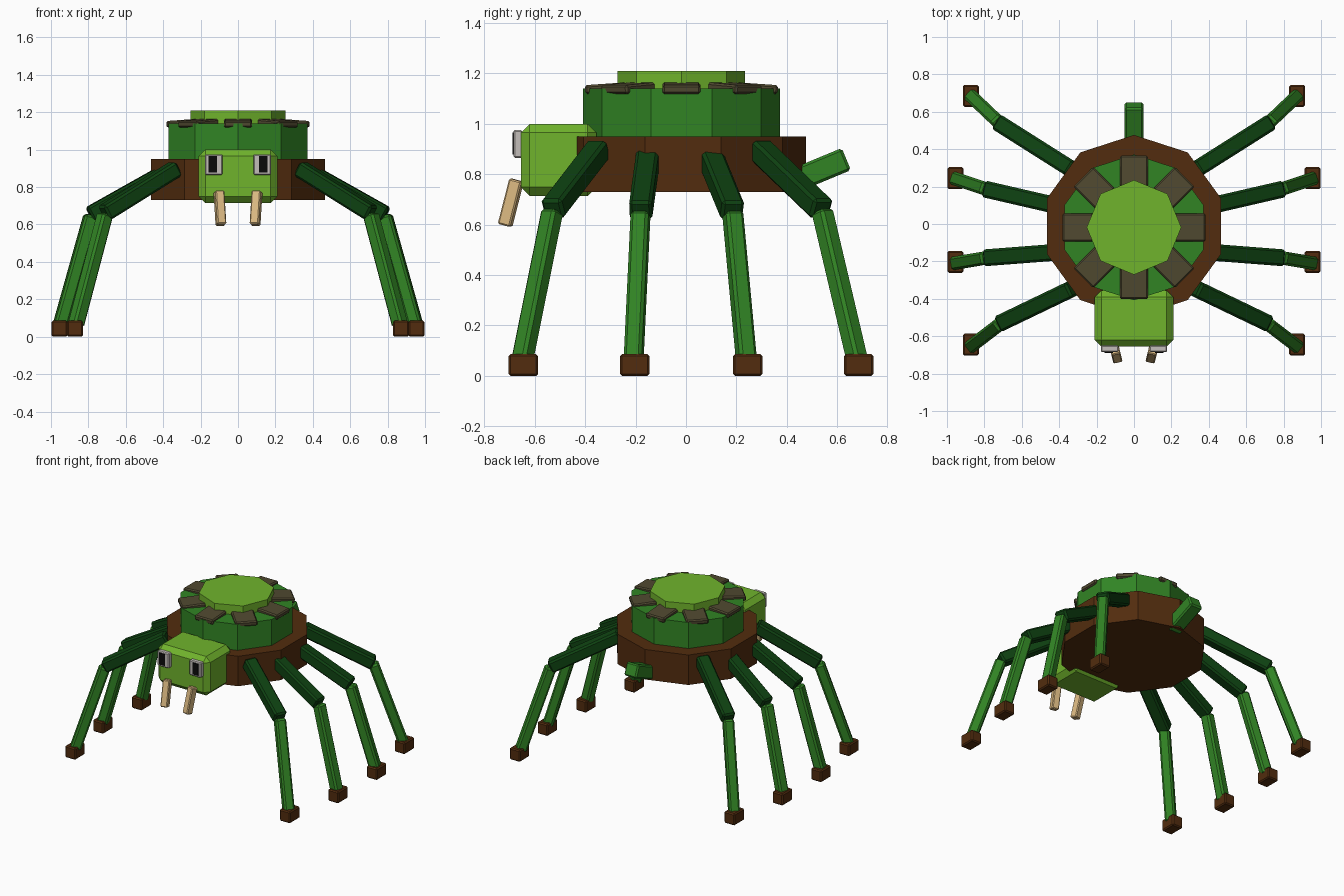
import bpy, bmesh, math
from mathutils import Matrix, Vector

if "Cube" in bpy.data.objects:
    bpy.data.objects.remove(bpy.data.objects["Cube"], do_unlink=True)


def material(name, r, g, b):
    # sRGB bytes to linear
    col = [((c / 255 + 0.055) / 1.055) ** 2.4 if c > 10 else c / 255 / 12.92 for c in (r, g, b)] + [1]
    m = bpy.data.materials.new(name)
    m.use_nodes = True
    m.diffuse_color = col
    m.node_tree.nodes["Principled BSDF"].inputs["Base Color"].default_value = col
    return m


LIME = material("lime green", 112, 180, 44)
GREEN = material("mid green", 49, 132, 36)
DARK = material("dark green", 14, 66, 17)
BROWN = material("bark brown", 82, 44, 14)
PLATE = material("moss grey", 80, 73, 48)
FANG = material("fang tan", 220, 186, 130)
WHITE = material("eye grey", 196, 190, 186)
BLACK = material("pupil black", 10, 10, 10)


def finish(name, bm, mat, bevel=0):
    me = bpy.data.meshes.new(name)
    bmesh.ops.recalc_face_normals(bm, faces=bm.faces)
    bm.to_mesh(me)
    bm.free()
    me.materials.append(mat)
    ob = bpy.data.objects.new(name, me)
    bpy.context.collection.objects.link(ob)
    if bevel:
        mod = ob.modifiers.new("chamfer", "BEVEL")
        mod.width, mod.segments, mod.limit_method = bevel, 1, "ANGLE"
    return ob


def box(name, centre, size, mat, bevel=0, rot=Matrix()):
    bm = bmesh.new()
    bmesh.ops.create_cube(bm, size=1)
    bm.transform(Matrix.Translation(centre) @ rot @ Matrix.Diagonal((*size, 1)))
    return finish(name, bm, mat, bevel)


def bar(name, a, b, width, depth, mat, bevel):
    # square beam from a to b, its width kept level
    a, b = Vector(a), Vector(b)
    d = (b - a).normalized()
    side = d.cross(Vector((0, 0, 1))).normalized()
    rot = Matrix((side, d.cross(side), d)).transposed().to_4x4()
    return box(name, (a + b) / 2, (width, depth, (b - a).length), mat, bevel, rot)


def prism(name, sides, radius, y, z0, z1, mat):
    # upright prism with one corner pointing to the back
    bm = bmesh.new()
    ring = [bm.verts.new((radius * math.sin(i * math.tau / sides),
                          y + radius * math.cos(i * math.tau / sides), z0)) for i in range(sides)]
    face = bm.faces.new(ring)
    new = bmesh.ops.extrude_face_region(bm, geom=[face])["geom"]
    bmesh.ops.translate(bm, vec=(0, 0, z1 - z0), verts=[v for v in new if isinstance(v, bmesh.types.BMVert)])
    return finish(name, bm, mat)


# Stacked body
MID = -0.018
prism("lower_body", 10, 0.488, -0.012, 0.73, 0.95, BROWN)
prism("upper_shell", 10, 0.39, MID, 0.95, 1.14, GREEN)
prism("shell_cap", 8, 0.253, MID, 1.13, 1.21, LIME)

# Ring of shell plates, tipped slightly outward
for i in range(8):
    turn = Matrix.Rotation(i * math.tau / 8, 4, "Z")
    centre = turn @ Vector((0.3, 0, 0)) + Vector((0, MID, 1.141))
    box(f"shell_plate_{i + 1}", centre, (0.165, 0.15, 0.036), PLATE, 0.008,
        turn @ Matrix.Rotation(math.radians(4), 4, "Y"))

# Head
box("head", (0, -0.505, 0.857), (0.42, 0.3, 0.286), LIME, 0.035)

# Tail
bar("tail", (0, 0.4, 0.762), (0, 0.636, 0.86), 0.1, 0.095, GREEN, 0.01)

# Paired parts
for s, side in ((1, "left"), (-1, "right")):
    box(f"{side}_eye", (s * 0.13, -0.667, 0.92), (0.094, 0.036, 0.11), WHITE, 0.006)
    box(f"{side}_pupil", (s * 0.135, -0.686, 0.922), (0.045, 0.006, 0.086), BLACK)
    bar(f"{side}_fang", (s * 0.102, -0.672, 0.777), (s * 0.091, -0.718, 0.597), 0.05, 0.052, FANG, 0.006)

    # hip, knee and foot positions, front to back
    legs = (("front", (0.33, -0.345, 0.9), (0.715, -0.53, 0.66), (0.872, -0.645)),
            ("mid_front", (0.4, -0.15, 0.872), (0.79, -0.18, 0.653), (0.955, -0.203)),
            ("mid_back", (0.4, 0.095, 0.872), (0.79, 0.185, 0.653), (0.955, 0.245)),
            ("back", (0.33, 0.29, 0.9), (0.725, 0.54, 0.66), (0.872, 0.685)))
    for name, hip, knee, foot in legs:
        hip, knee = Vector(hip), Vector(knee)
        ankle = Vector((foot[0] - 0.005, foot[1] - 0.005, 0.06))
        shin_top = knee + Vector((-0.005, 0, -0.005))
        for p in (hip, knee, ankle, shin_top):
            p.x *= s
        bar(f"{side}_{name}_thigh", hip, knee, 0.09, 0.085, DARK, 0.012)
        bar(f"{side}_{name}_shin", shin_top, ankle, 0.072, 0.072, GREEN, 0.012)
        box(f"{side}_{name}_foot", (s * foot[0], foot[1], 0.045), (0.085, 0.117, 0.086), BROWN, 0.008)

# Rest the feet on the ground
for ob in bpy.context.collection.objects:
    if ob.type == "MESH" and ob.name.endswith("_foot"):
        ob.location.z = -0.002
